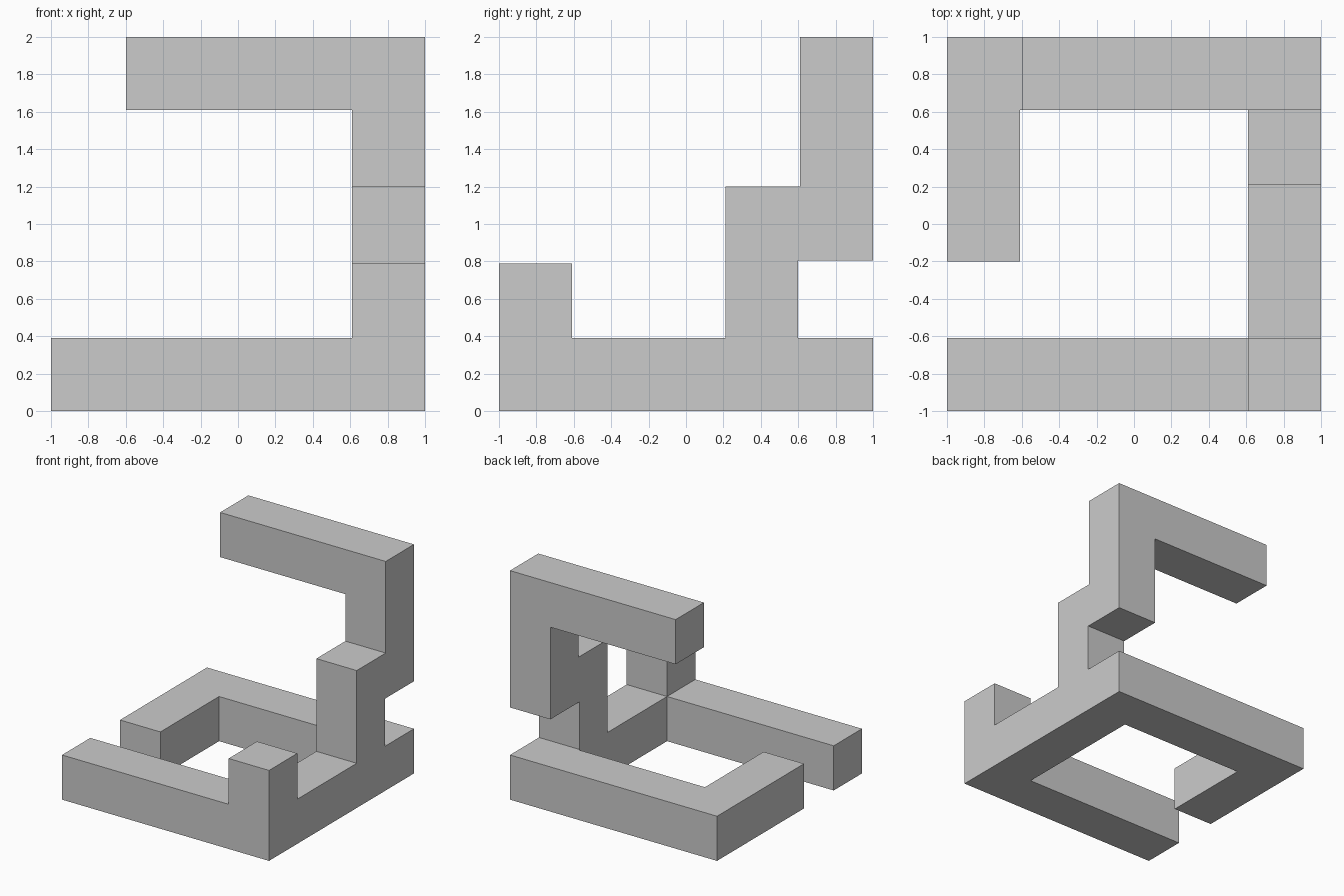
import bpy, bmesh
from mathutils import Vector

if "Cube" in bpy.data.objects:
    bpy.data.objects.remove(bpy.data.objects["Cube"])


def extrude_profile(name, pts, place, depth):
    """Closed prism: place maps a 2D point to 3D, depth is the extrusion vector."""
    bm = bmesh.new()
    face = bm.faces.new([bm.verts.new(place(a, b)) for a, b in pts])
    new = bmesh.ops.extrude_face_region(bm, geom=[face])["geom"]
    bmesh.ops.translate(bm, vec=Vector(depth),
                        verts=[g for g in new if isinstance(g, bmesh.types.BMVert)])
    bmesh.ops.recalc_face_normals(bm, faces=bm.faces)
    mesh = bpy.data.meshes.new(name)
    bm.to_mesh(mesh)
    bm.free()
    obj = bpy.data.objects.new(name, mesh)
    bpy.context.collection.objects.link(obj)
    return obj


def rect(a0, a1, b0, b1):
    return [(a0, b0), (a1, b0), (a1, b1), (a0, b1)]


T = 0.39        # bar thickness
I = 1 - T       # inner edge of the outer bars

# Right side: floor bar, front stub, post and stepped upper column
side = [(-1, 0), (1, 0), (1, T), (0.6, T), (0.6, 0.805), (1, 0.805), (1, 2),
        (I, 2), (I, 1.2), (0.21, 1.2), (0.21, T), (-I, T), (-I, 0.79), (-1, 0.79)]
frame = extrude_profile("bent_bar_frame", side, lambda y, z: (I, y, z), (T, 0, 0))

# Floor bars: straight front bar and L-shaped back/left bar
front = extrude_profile("front_bar", rect(-1, 1, -1, -I),
                        lambda x, y: (x, y, 0), (0, 0, T))
hook = [(1, I), (1, 1), (-1, 1), (-1, -0.2), (-I, -0.2), (-I, I)]
back = extrude_profile("back_hook_bar", hook, lambda x, y: (x, y, 0), (0, 0, T))

# Top arm reaching left from the column
arm = extrude_profile("top_arm", rect(-0.6, 1, 2 - T, 2),
                      lambda x, z: (x, I, z), (0, T, 0))

# Weld all bars into one continuous solid
bpy.context.view_layer.objects.active = frame
for part in (front, back, arm):
    mod = frame.modifiers.new("union", "BOOLEAN")
    mod.operation = "UNION"
    mod.solver = "EXACT"
    mod.object = part
    bpy.ops.object.modifier_apply(modifier=mod.name)
    bpy.data.objects.remove(part)
